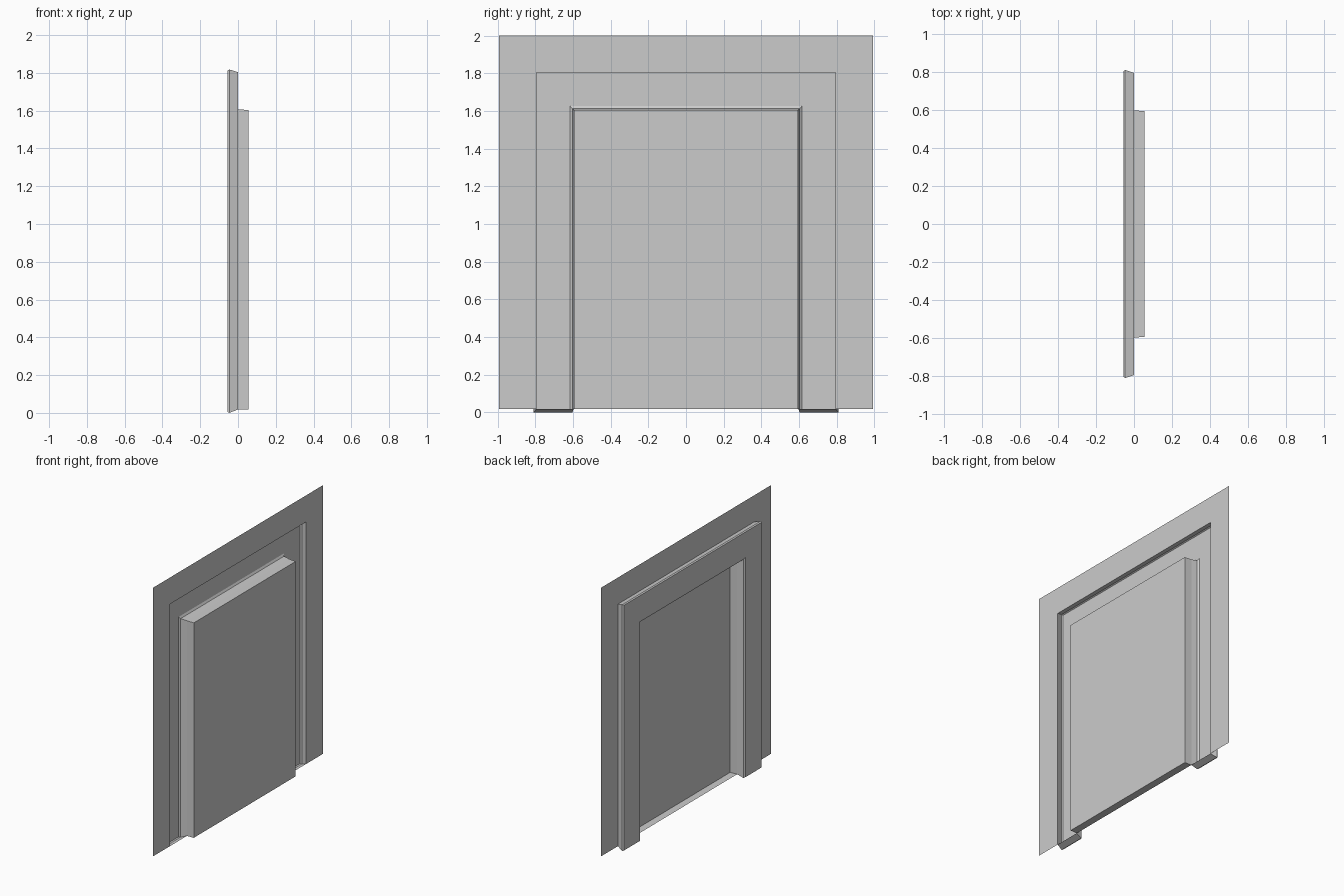
import bpy, bmesh

if "Cube" in bpy.data.objects:
    bpy.data.objects.remove(bpy.data.objects["Cube"])

BASE = 0.018


def arch(x, w, t, b):
    """Four points of an upside-down U lying at depth x."""
    return [(x, -w, b), (x, -w, t), (x, w, t), (x, w, b)]


def build(name, arches, extra=()):
    """Skin between successive arches, plus extra polygons given as (arch, point) pairs."""
    bm = bmesh.new()
    v = [[bm.verts.new(p) for p in a] for a in arches]
    for a, b in zip(v, v[1:]):
        for i in range(3):
            bm.faces.new((a[i], a[i + 1], b[i + 1], b[i]))
    for poly in extra:
        bm.faces.new([v[i][j] for i, j in poly])
    bmesh.ops.recalc_face_normals(bm, faces=bm.faces)
    # visible side of the sheet looks towards -x
    if sum(f.normal.x * f.calc_area() for f in bm.faces) > 0:
        bmesh.ops.reverse_faces(bm, faces=bm.faces)
    me = bpy.data.meshes.new(name)
    bm.to_mesh(me)
    bm.free()
    ob = bpy.data.objects.new(name, me)
    bpy.context.collection.objects.link(ob)
    return ob


# flat wall sheet around the frame
build("wall_panel", [arch(0, 0.991, 2.0, BASE), arch(0, 0.794, 1.804, BASE)])

# hollow flared frame with chamfered front edges and closed feet
feet = [[(a, j), (a + 1, j), (4 - a, j), (5 - a, j)] for j in (0, 3) for a in (0, 1)]
build("door_frame", [
    arch(0, 0.794, 1.804, BASE),
    arch(-0.046, 0.809, 1.818, 0.0),
    arch(-0.055, 0.804, 1.813, 0.004),
    arch(-0.055, 0.615, 1.626, 0.004),
    arch(-0.046, 0.603, 1.612, 0.0),
    arch(0, 0.596, 1.606, BASE),
], feet)

# recessed door with its reveal and threshold
build("recessed_door", [
    arch(0, 0.596, 1.606, BASE),
    arch(0.055, 0.594, 1.604, BASE),
], [[(1, 0), (1, 1), (1, 2), (1, 3)], [(0, 0), (1, 0), (1, 3), (0, 3)]])
